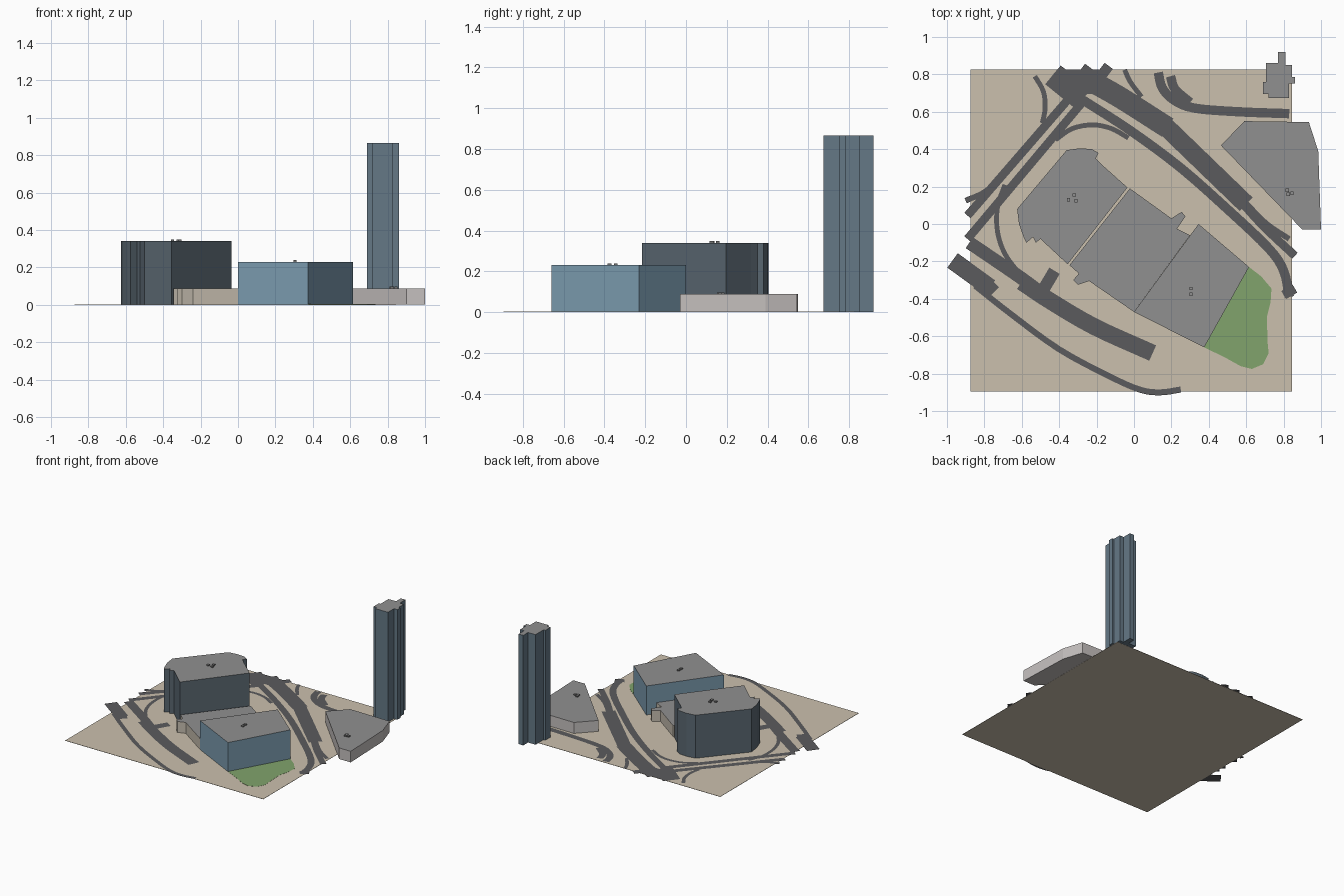
import bpy, bmesh
from mathutils import Vector

if "Cube" in bpy.data.objects:
    bpy.data.objects.remove(bpy.data.objects["Cube"])

# All plan coordinates are in hundredths of a unit
S = 0.01


def material(name, rgb):
    m = bpy.data.materials.new(name)
    m.diffuse_color = (*rgb, 1)
    m.use_nodes = True
    m.node_tree.nodes["Principled BSDF"].inputs["Base Color"].default_value = m.diffuse_color
    return m


ROOF = material("roof_grey", (0.28, 0.28, 0.28))
SLATE = material("slate_wall", (0.105, 0.14, 0.17))
BLUE = material("blue_wall", (0.2, 0.33, 0.43))
STEEL = material("steel_wall", (0.13, 0.19, 0.24))
BEIGE = material("beige_wall", (0.55, 0.5, 0.42))
STONE = material("stone_wall", (0.56, 0.53, 0.52))
SAND = material("sand", (0.6, 0.53, 0.42))
GRASS = material("grass", (0.22, 0.37, 0.15))
ASPHALT = material("asphalt", (0.105, 0.105, 0.11))
UNIT_DARK = material("roof_unit_grey", (0.16, 0.16, 0.16))


def finish(bm, name, *mats):
    mesh = bpy.data.meshes.new(name)
    bm.to_mesh(mesh)
    bm.free()
    for m in mats:
        mesh.materials.append(m)
    ob = bpy.data.objects.new(name, mesh)
    bpy.context.collection.objects.link(ob)
    return ob


def prism(name, pts, z0, z1, wall, roof=None):
    """Extrude a plan outline; upward faces take the roof material."""
    bm = bmesh.new()
    base = bm.faces.new([bm.verts.new((x * S, y * S, z0)) for x, y in pts])
    new = bmesh.ops.extrude_face_region(bm, geom=[base])["geom"]
    for v in new:
        if isinstance(v, bmesh.types.BMVert):
            v.co.z = z1
    bmesh.ops.recalc_face_normals(bm, faces=bm.faces)
    bm.normal_update()
    for f in bm.faces:
        f.material_index = 1 if roof and f.normal.z > 0.5 else 0
    return finish(bm, name, *([wall, roof] if roof else [wall]))


def smooth_path(pts, steps=4):
    """Catmull-Rom curve through the points."""
    p = [Vector(q) for q in pts]
    if len(p) < 3:
        return p
    p = [2 * p[0] - p[1]] + p + [2 * p[-1] - p[-2]]
    out = []
    for a, b, c, d in zip(p, p[1:], p[2:], p[3:]):
        for i in range(steps):
            t = i / steps
            out.append(0.5 * (2 * b + (c - a) * t + (2 * a - 5 * b + 4 * c - d) * t * t
                              + (3 * b - a - 3 * c + d) * t ** 3))
    return out + [p[-2]]


def road(name, width, *pts, z=0.004):
    """Flat ribbon of constant width along a curved path."""
    path = smooth_path(pts)
    bm = bmesh.new()
    prev = None
    for i, p in enumerate(path):
        d = (path[min(i + 1, len(path) - 1)] - path[max(i - 1, 0)]).normalized()
        n = Vector((-d.y, d.x)) * width / 2
        pair = [bm.verts.new(((p + s * n).x * S, (p + s * n).y * S, z)) for s in (1, -1)]
        if prev:
            bm.faces.new((prev[0], prev[1], pair[1], pair[0]))
        prev = pair
    return finish(bm, name, ASPHALT)


# Ground and lawn
prism("ground", [(-87.5, -89.5), (84.5, -89.5), (84.5, 82.5), (-87.5, 82.5)], 0, 0.002, SAND)
prism("lawn", [(61.5, -23), (68, -28), (73.5, -34.5), (73, -42), (71, -50), (71.5, -64),
               (72, -69), (69, -75), (63, -77.5), (57, -76), (48, -71), (37.5, -66)],
      0.0015, 0.003, GRASS)

# Buildings
prism("west_block", [(-3.5, 19.5), (-35.5, -21.5), (-50, -8), (-52.5, -10), (-54, -7),
                     (-57.5, -10), (-59, -7), (-61.5, 0), (-62.5, 8), (-36, 39.5),
                     (-29, 40.5), (-22.5, 40), (-19, 38), (-20.5, 35), (-17.5, 32)],
      0.001, 0.34, SLATE, ROOF)
prism("middle_podium", [(-2.2, 19), (20, 3), (25.5, 6.5), (27.5, 4), (23, -2.5), (30, -6),
                        (0, -47), (-24, -30.5), (-30, -32.5), (-32.5, -30), (-29.5, -26.5),
                        (-34.5, -22)],
      0.001, 0.088, BEIGE, ROOF)
prism("east_block", [(34.5, 0), (61.5, -23), (37.5, -66), (0, -47)], 0.001, 0.23, BLUE, ROOF)
prism("low_hall", [(59, 55), (93.5, 54.5), (98.5, 39), (100, -3), (90, -3), (46.5, 42)],
      0.001, 0.088, STONE, ROOF)
prism("tower", [(77, 92), (81, 92), (81, 85), (84.5, 85), (84.5, 78.5), (86, 78.5),
                (86, 75), (83, 75), (83, 67.5), (72, 67.5), (72, 69.5), (69, 69.5),
                (69, 76), (70.5, 76), (70.5, 86), (77, 86)],
      0.001, 0.865, STEEL, ROOF)

# Rooftop units
for i, (x, y, z) in enumerate([(-35, 13, .34), (-32, 15.5, .34), (-31, 12.5, .34),
                               (30.5, -34.5, .23), (30.5, -37.5, .23),
                               (82, 18, .088), (82.5, 16, .088), (84.5, 16.5, .088)]):
    h = 0.9
    prism(f"roof_unit_{i + 1}", [(x - h, y - h), (x + h, y - h), (x + h, y + h), (x - h, y + h)],
          z - 0.001, z + 0.009, UNIT_DARK, ROOF)

# North junction with its stub ends
road("junction_west", 11, (-44, 79), (-28, 66))
road("junction_north", 13, (-40, 76), (-16, 76))
for i, (x, y) in enumerate([(-13.5, 84.5), (-24, 84), (-37, 83)]):
    road(f"junction_stub_{i + 1}", 5.5, (x, y), (x - 6, y - 8))

# North-east avenue
road("avenue_upper", 11.5, (-26, 78), (-8, 68), (18, 51.5))
road("avenue_lower", 10, (16, 53), (60, 10.5))
road("avenue_tail", 4.5, (58, 11), (70, -2), (86, -17))
road("avenue_fork", 3, (60, 11), (71, 0), (83, -8))

# Inner ring
road("inner_road", 5, (-30, 68), (-2, 50), (25, 30), (51, 7), (72, -13), (80, -25), (83, -39))
road("inner_road_end", 5, (80, -38), (86, -34.5))
road("north_curve", 2.6, (-42, 45), (-33, 51), (-22, 53), (-12, 51), (-3, 46))
road("west_curve", 2.6, (-69, 21), (-73, 9), (-73, -4), (-69, -16), (-61, -27))

# North-west pair of lanes
road("lane_outer", 4.5, (-34, 68), (-89, 4.5))
road("lane_inner", 4.5, (-26, 67), (-89, -8))
road("lane_branch", 3, (-90, 12.5), (-80, 17), (-72, 24))

# Northern side streets
road("north_west_spur", 2.6, (-53, 79), (-48.5, 71), (-47.5, 62), (-49, 54))
road("north_spur", 2.6, (-5, 82.5), (-2, 76), (4, 68))
road("north_east_street", 5, (13, 81), (15, 73), (21, 66.5), (32, 62), (56, 60), (83, 59))
road("north_east_slip", 5, (19.5, 79), (22, 72), (30, 65))

# South-west roads
road("south_avenue_start", 7, (-88, -10), (-63, -27), (-52, -35))
road("south_avenue", 9, (-60, -31), (-45, -41), (-21, -55), (10, -69))
road("south_avenue_spur", 6.5, (-42.5, -25), (-49, -36))
road("west_stub", 9.5, (-97, -19.5), (-77, -34))
road("west_stub_cross", 5, (-74, -32), (-80, -38))
road("south_lane", 3.2, (-85, -33), (-66, -48), (-40, -67), (-13, -81.5), (3, -88.5),
     (14, -90), (25, -88.5))
